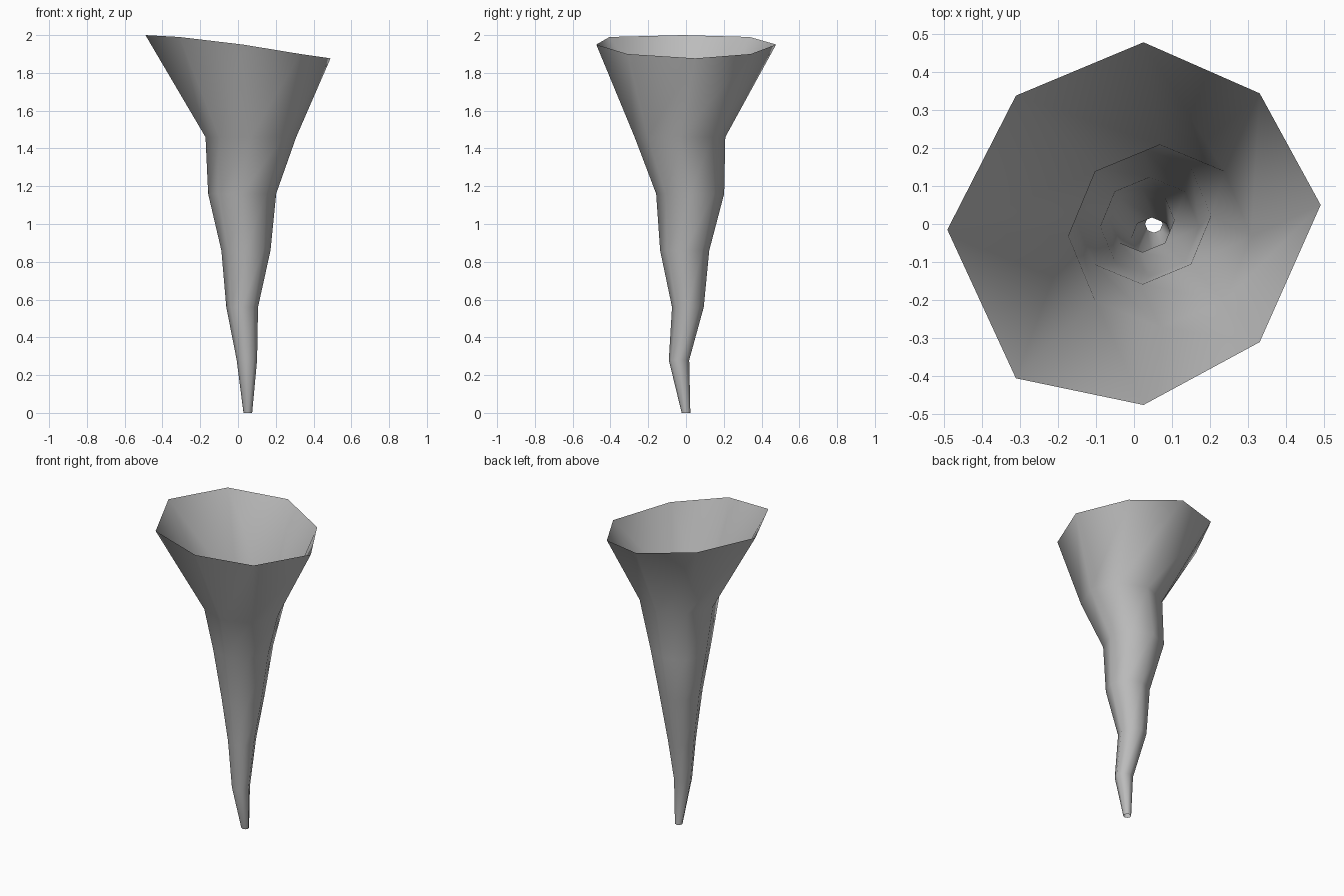
import bpy, bmesh
from math import cos, sin, pi

cube = bpy.data.objects.get("Cube")
if cube:
    bpy.data.objects.remove(cube, do_unlink=True)

# one flat colour
grey = bpy.data.materials.new("storm grey")
grey.use_nodes = True
colour = (0.5, 0.5, 0.5, 1)
grey.diffuse_color = colour
grey.node_tree.nodes["Principled BSDF"].inputs["Base Color"].default_value = colour

SIDES = 8
# wandering octagonal rings: centre x, centre y, height, radius
rings = [
    (0.052, 0.0, 0.0, 0.023),
    (0.047, -0.037, 0.28, 0.054),
    (0.022, 0.01, 0.56, 0.084),
    (0.042, -0.007, 0.86, 0.13),
    (0.022, 0.022, 1.16, 0.18),
    (0.068, -0.032, 1.46, 0.24),
]
# uneven, tilted rim, counter-clockwise from +x
rim = [
    (0.49, 0.05, 1.877), (0.33, 0.343, 1.9), (0.025, 0.477, 1.95), (-0.31, 0.337, 1.99),
    (-0.49, -0.015, 2.0), (-0.31, -0.405, 1.99), (0.025, -0.475, 1.95), (0.33, -0.31, 1.9),
]

# open funnel, bridged ring by ring
bm = bmesh.new()
loops = []
for x, y, z, r in rings:
    angles = [2 * pi * i / SIDES for i in range(SIDES)]
    loops.append([bm.verts.new((x + r * cos(a), y + r * sin(a), z)) for a in angles])
loops.append([bm.verts.new(p) for p in rim])
for low, high in zip(loops, loops[1:]):
    for i in range(SIDES):
        j = (i + 1) % SIDES
        bm.faces.new((low[i], low[j], high[j], high[i])).smooth = True

mesh = bpy.data.meshes.new("twisting_funnel")
bm.to_mesh(mesh)
bm.free()
mesh.materials.append(grey)
funnel = bpy.data.objects.new("twisting_funnel", mesh)
bpy.context.collection.objects.link(funnel)
